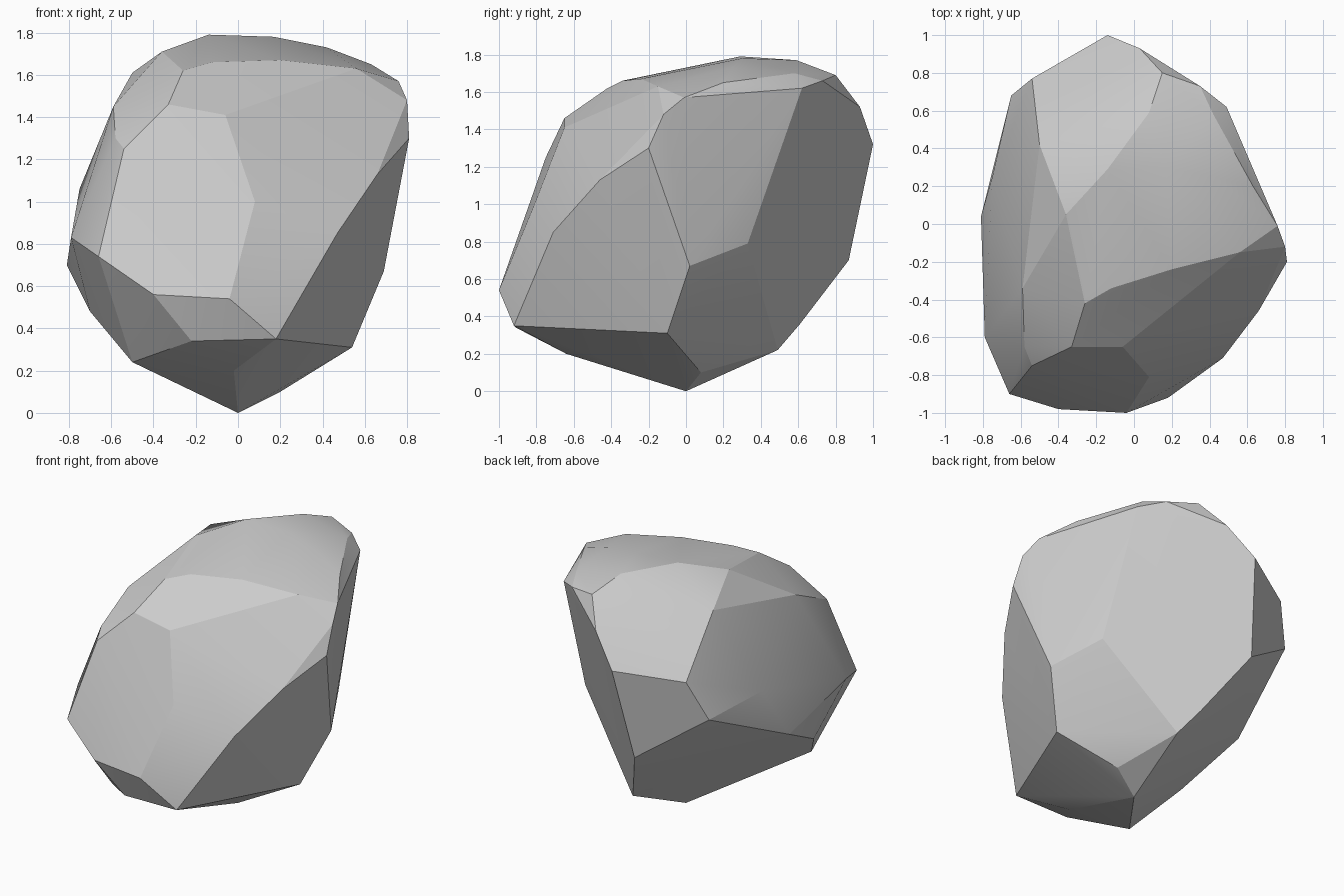
import bpy, bmesh, math

# Corner points of the boulder, grouped by region
base = [(0, 0, 0), (.20, .08, .10), (.06, .49, .22), (-.03, .61, .36), (.54, -.10, .31),
        (.18, -.92, .35), (-.22, -.91, .34), (-.50, -.64, .24), (-.70, -.38, .48),
        (-.02, -.64, .20)]
front = [(-.66, -.90, .74), (-.54, -.75, 1.25), (-.33, -.65, 1.46), (-.06, -.65, 1.41),
         (.08, -.81, 1.0), (-.04, -1.0, .54), (-.40, -.98, .56)]
right = [(.81, -.20, 1.30), (.47, -.71, .85), (.66, -.46, 1.13), (.80, -.12, 1.48),
         (.76, -.01, 1.57), (.69, .02, .67), (.53, .33, .79), (.49, .62, 1.62)]
top = [(-.26, -.42, 1.62), (-.12, -.34, 1.66), (.20, -.24, 1.67), (.56, -.15, 1.63),
       (-.14, .29, 1.79), (.17, .30, 1.78), (.42, .25, 1.73), (.63, .20, 1.65),
       (.35, .73, 1.66), (.15, .80, 1.69), (.08, .59, 1.77), (.42, .58, 1.70)]
back = [(-.50, .42, 1.61), (-.54, .77, 1.26), (-.14, 1.0, 1.32), (.03, .93, 1.52),
        (-.22, .87, .70), (-.65, .68, 1.0)]
left = [(-.81, .04, .70), (-.79, -.60, .83), (-.58, -.65, 1.30), (-.59, -.34, 1.45),
        (-.36, .05, 1.71), (-.75, .25, 1.06)]

# Shrink-wrap the points into a faceted boulder
bm = bmesh.new()
for p in base + front + right + top + back + left:
    bm.verts.new(p)
bmesh.ops.convex_hull(bm, input=bm.verts[:])
loose = [v for v in bm.verts if not v.link_faces]
bmesh.ops.delete(bm, geom=loose, context='VERTS')
# Merge nearly flat neighbours into broad chipped faces
bmesh.ops.dissolve_limit(bm, angle_limit=math.radians(3), verts=bm.verts[:], edges=bm.edges[:])
bmesh.ops.recalc_face_normals(bm, faces=bm.faces[:])

mesh = bpy.data.meshes.new("boulder")
bm.to_mesh(mesh)
bm.free()
boulder = bpy.data.objects.new("boulder", mesh)
bpy.context.collection.objects.link(boulder)

# Soft shading over shallow facets, crisp ridges elsewhere
bpy.context.view_layer.objects.active = boulder
boulder.select_set(True)
bpy.ops.object.shade_smooth_by_angle(angle=math.radians(16))
